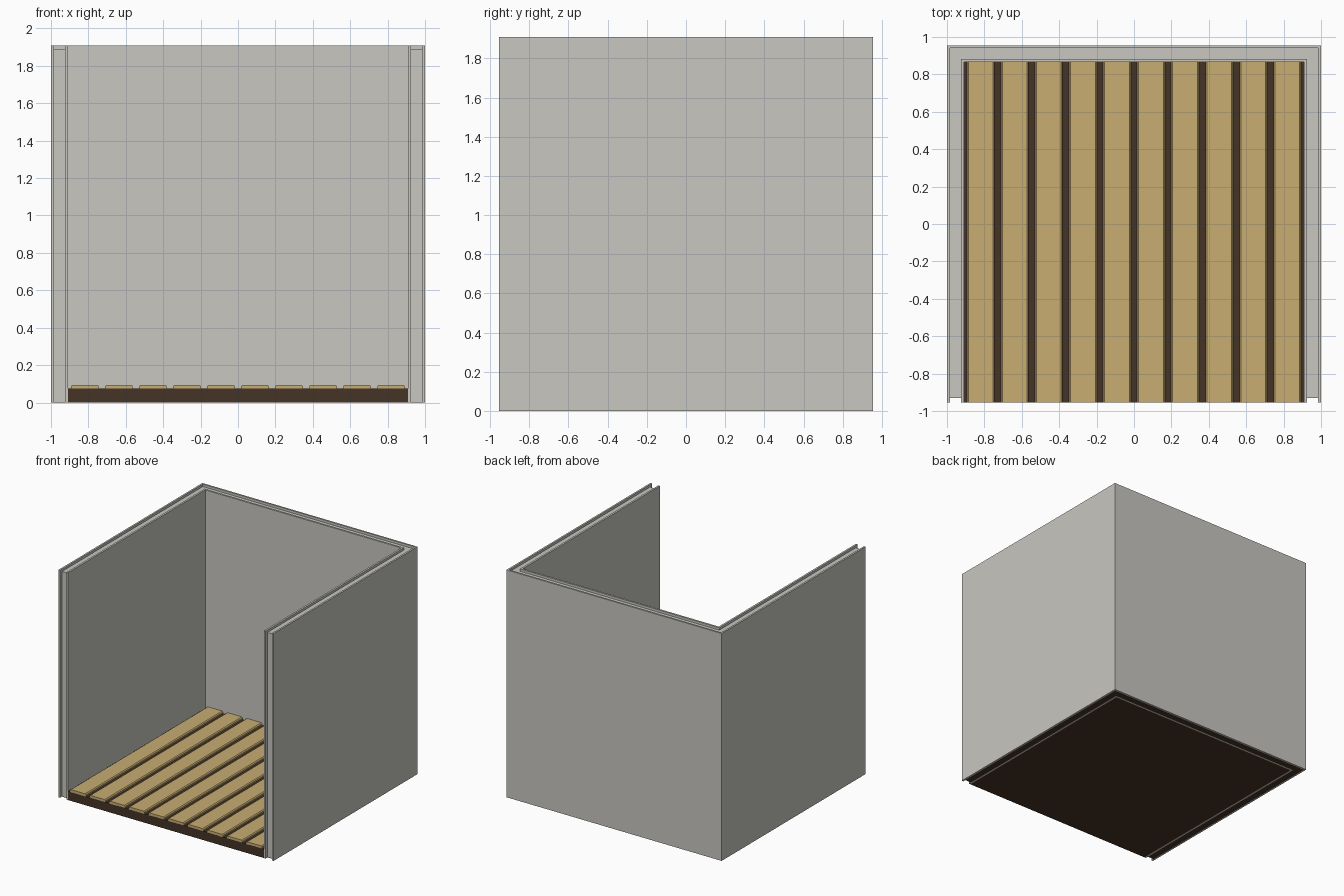
import bpy, bmesh

if "Cube" in bpy.data.objects:
    bpy.data.objects.remove(bpy.data.objects["Cube"])

def material(name, rgb):
    m = bpy.data.materials.new(name)
    m.diffuse_color = (*rgb, 1)
    m.use_nodes = True
    m.node_tree.nodes["Principled BSDF"].inputs["Base Color"].default_value = m.diffuse_color
    return m

GREY = material("pale grey panel", (0.578, 0.571, 0.533))
WOOD = material("light wood", (0.578, 0.418, 0.168))
DARK = material("dark brown", (0.058, 0.034, 0.019))

def prism(name, pts, axis, a, b, mat):
    """Extrude a flat outline along z or y from a to b."""
    bm = bmesh.new()
    put = (lambda p, h: (p[0], p[1], h)) if axis == "z" else (lambda p, h: (p[0], h, p[1]))
    face = bm.faces.new([bm.verts.new(put(p, a)) for p in pts])
    ext = bmesh.ops.extrude_face_region(bm, geom=[face])
    shift = [0, 0, b - a] if axis == "z" else [0, b - a, 0]
    bmesh.ops.translate(bm, vec=shift,
                        verts=[v for v in ext["geom"] if isinstance(v, bmesh.types.BMVert)])
    bmesh.ops.recalc_face_normals(bm, faces=bm.faces)
    me = bpy.data.meshes.new(name)
    bm.to_mesh(me)
    bm.free()
    me.materials.append(mat)
    ob = bpy.data.objects.new(name, me)
    bpy.context.collection.objects.link(ob)
    return ob

def u_wall(name, outer, inner, front, z0, z1):
    """U-shaped wall, open to the front; outer/inner are (half width, back y)."""
    (ox, oy), (ix, iy) = outer, inner
    pts = [(-ox, front), (-ix, front), (-ix, iy), (ix, iy),
           (ix, front), (ox, front), (ox, oy), (-ox, oy)]
    return prism(name, pts, "z", z0, z1, GREY)

H = 1.91
F = -0.955
# sandwich walls: two thin skins around a slightly recessed core
u_wall("outer_wall_skin", (1.0, 0.955), (0.985, 0.94), F, 0, H)
u_wall("inner_wall_skin", (0.926, 0.881), (0.91, 0.865), F, 0, H)
u_wall("wall_core", (0.985, 0.94), (0.926, 0.881), -0.93, 0.004, H - 0.02)

# dark floor base and the thin sheet closing the wall cores from below
prism("floor_base", [(-0.91, F), (0.91, F), (0.91, 0.865), (-0.91, 0.865)], "z", 0, 0.075, DARK)
sheet = u_wall("under_sheet", (0.985, 0.94), (0.926, 0.881), -0.93, 0, 0.004)
sheet.data.materials[0] = DARK

# ten floor boards with chamfered top edges
PITCH, HALF = 0.182, 0.074
for i in range(10):
    c = (i - 4.5) * PITCH
    pts = [(c - HALF, 0.073), (c + HALF, 0.073), (c + HALF, 0.088), (c + HALF - 0.008, 0.095),
           (c - HALF + 0.008, 0.095), (c - HALF, 0.088)]
    prism(f"floor_board_{i + 1}", pts, "y", F, 0.865, WOOD)
